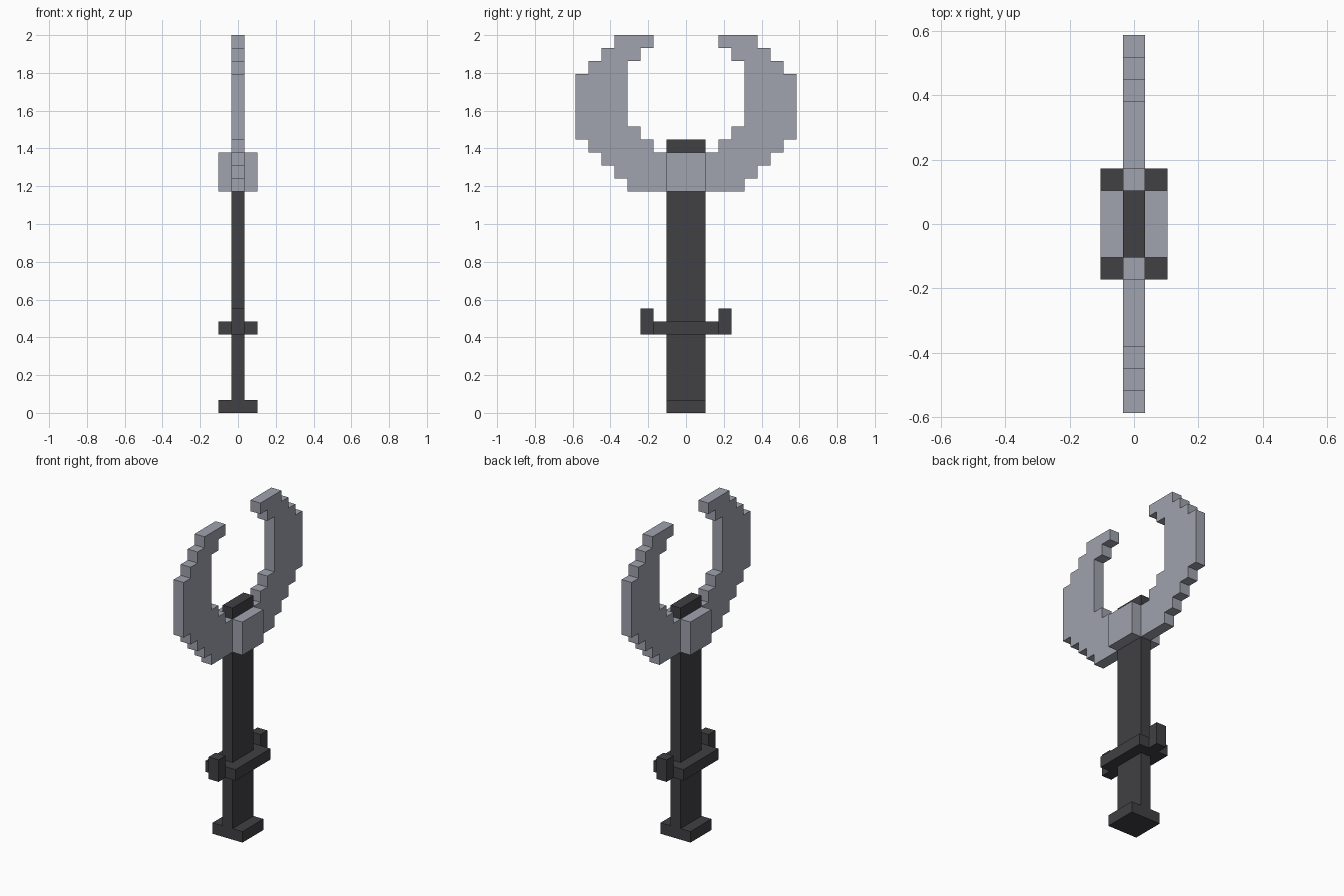
import bpy
import bmesh
from mathutils import Vector

cube = bpy.data.objects.get("Cube")
if cube:
    bpy.data.objects.remove(cube, do_unlink=True)

U = 2 / 29  # one block of the grid the weapon is built on


def material(name, color):
    mat = bpy.data.materials.new(name)
    mat.use_nodes = True
    mat.diffuse_color = color
    bsdf = next(n for n in mat.node_tree.nodes if n.type == 'BSDF_PRINCIPLED')
    bsdf.inputs["Base Color"].default_value = color
    bsdf.inputs["Roughness"].default_value = 0.8
    return mat


STEEL = material("pale steel", (0.352, 0.366, 0.423, 1))
GRIP = material("dark grip", (0.052, 0.052, 0.058, 1))


def prism(name, outline, half_x, mat):
    """Extrude a (y, z) outline along x; all sizes in blocks."""
    bm = bmesh.new()
    face = bm.faces.new([bm.verts.new((-half_x * U, y * U, z * U)) for y, z in outline])
    ext = bmesh.ops.extrude_face_region(bm, geom=[face])
    moved = [g for g in ext["geom"] if isinstance(g, bmesh.types.BMVert)]
    bmesh.ops.translate(bm, verts=moved, vec=Vector((2 * half_x * U, 0, 0)))
    bmesh.ops.recalc_face_normals(bm, faces=bm.faces)
    mesh = bpy.data.meshes.new(name)
    bm.to_mesh(mesh)
    bm.free()
    mesh.materials.append(mat)
    obj = bpy.data.objects.new(name, mesh)
    bpy.context.collection.objects.link(obj)
    return obj


def box(name, half_x, y0, y1, z0, z1, mat):
    return prism(name, [(y0, z0), (y1, z0), (y1, z1), (y0, z1)], half_x, mat)


def steps(rows):
    """Staircase points from (y, bottom, top) rows."""
    return [p for y, z0, z1 in rows for p in ((y, z0), (y, z1))]


# Handle parts
box("pommel", 1.5, -1.5, 1.5, 0, 1, GRIP)
box("handle", 0.5, -1.5, 1.5, 1, 17, GRIP)
box("guard", 1.5, -2.5, 2.5, 6, 7, GRIP)
box("handle_tip", 0.5, -1.5, 1.5, 20, 21, GRIP)

# Steel collar that holds the two blades
box("collar", 1.5, -1.5, 1.5, 17, 20, STEEL)

# Stepped crescent blades and upturned guard ends, one per side
outer = [(4.5, 17, 18), (5.5, 18, 19), (6.5, 19, 20), (7.5, 20, 21),
         (8.5, 21, 26), (7.5, 26, 27), (6.5, 27, 28), (5.5, 28, 29)]
inner = [(1.5, 17, 20), (2.5, 20, 21), (3.5, 21, 22), (4.5, 22, 27),
         (3.5, 27, 28), (2.5, 28, 29)]
blade_outline = steps(outer) + steps(inner)[::-1]
for side, s in (("front", -1), ("back", 1)):
    prism(side + "_blade", [(s * y, z) for y, z in blade_outline], 0.5, STEEL)
    box(side + "_guard_end", 0.5, s * 2.5, s * 3.5, 6, 8, GRIP)
